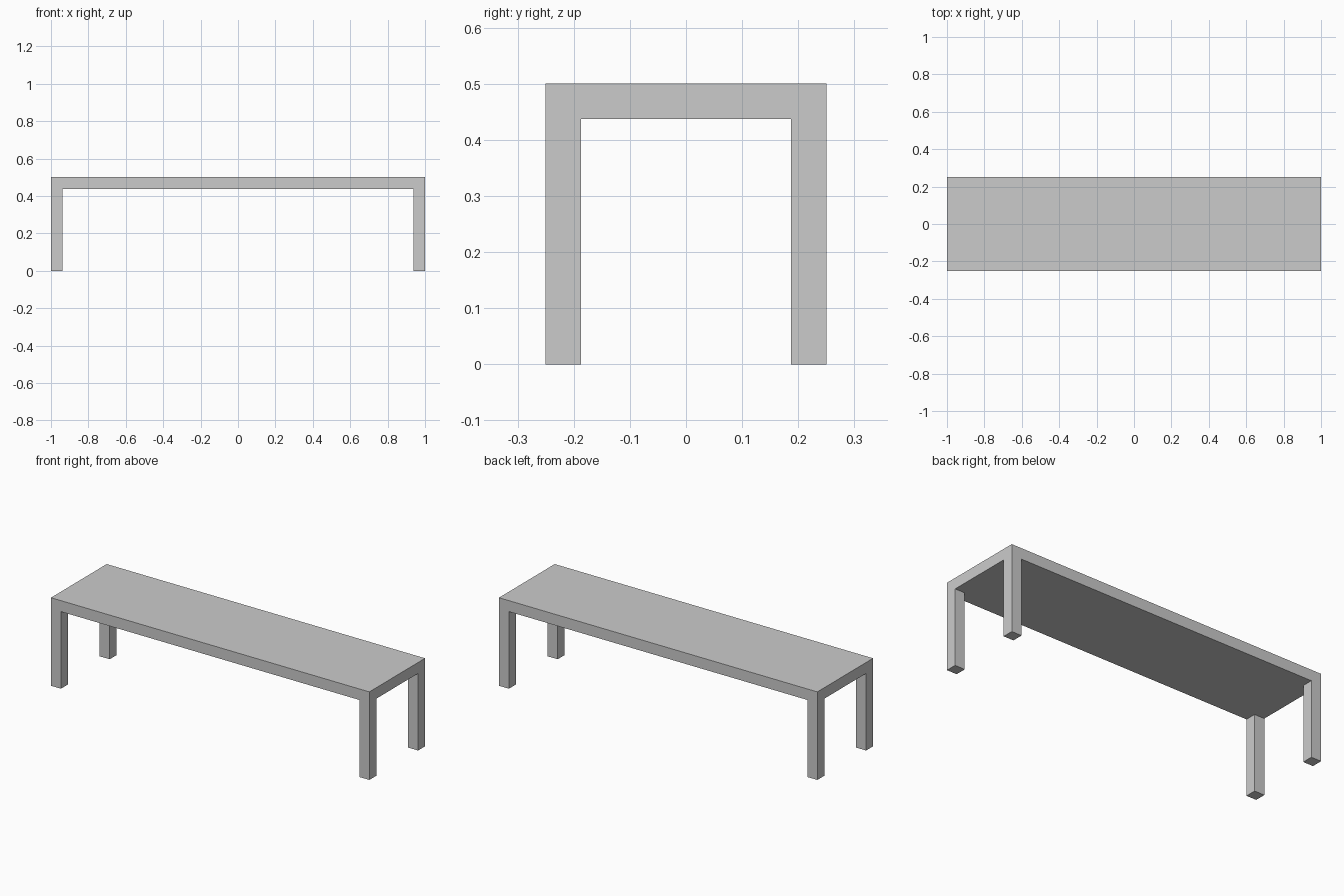
import bpy, bmesh
from mathutils import Vector, Matrix

if "Cube" in bpy.data.objects:
    bpy.data.objects.remove(bpy.data.objects["Cube"])

LENGTH, DEPTH, HEIGHT = 2.0, 0.5, 0.5
T = 0.0625  # top thickness and leg width

bm = bmesh.new()

# Flat top slab
bmesh.ops.create_cube(bm, size=1.0)
bmesh.ops.transform(bm, verts=bm.verts,
                    matrix=Matrix.Translation((0, 0, HEIGHT - T / 2))
                    @ Matrix.Diagonal((LENGTH, DEPTH, T, 1)))

# Cuts along the inner sides of the legs
for axis, half in ((Vector((1, 0, 0)), LENGTH / 2 - T),
                   (Vector((0, 1, 0)), DEPTH / 2 - T)):
    for side in (-1, 1):
        bmesh.ops.bisect_plane(bm, geom=bm.verts[:] + bm.edges[:] + bm.faces[:],
                               plane_co=axis * half * side, plane_no=axis)

# Four square legs pulled down from the corner faces
bm.normal_update()
corners = []
for f in bm.faces:
    c = f.calc_center_median()
    if f.normal.z < -0.9 and abs(c.x) > LENGTH / 2 - T and abs(c.y) > DEPTH / 2 - T:
        corners.append(f)
feet = bmesh.ops.extrude_discrete_faces(bm, faces=corners)["faces"]
for v in {v for f in feet for v in f.verts}:
    v.co.z = 0.0

bmesh.ops.recalc_face_normals(bm, faces=bm.faces)
mesh = bpy.data.meshes.new("bench")
bm.to_mesh(mesh)
bm.free()
bpy.context.collection.objects.link(bpy.data.objects.new("bench", mesh))
